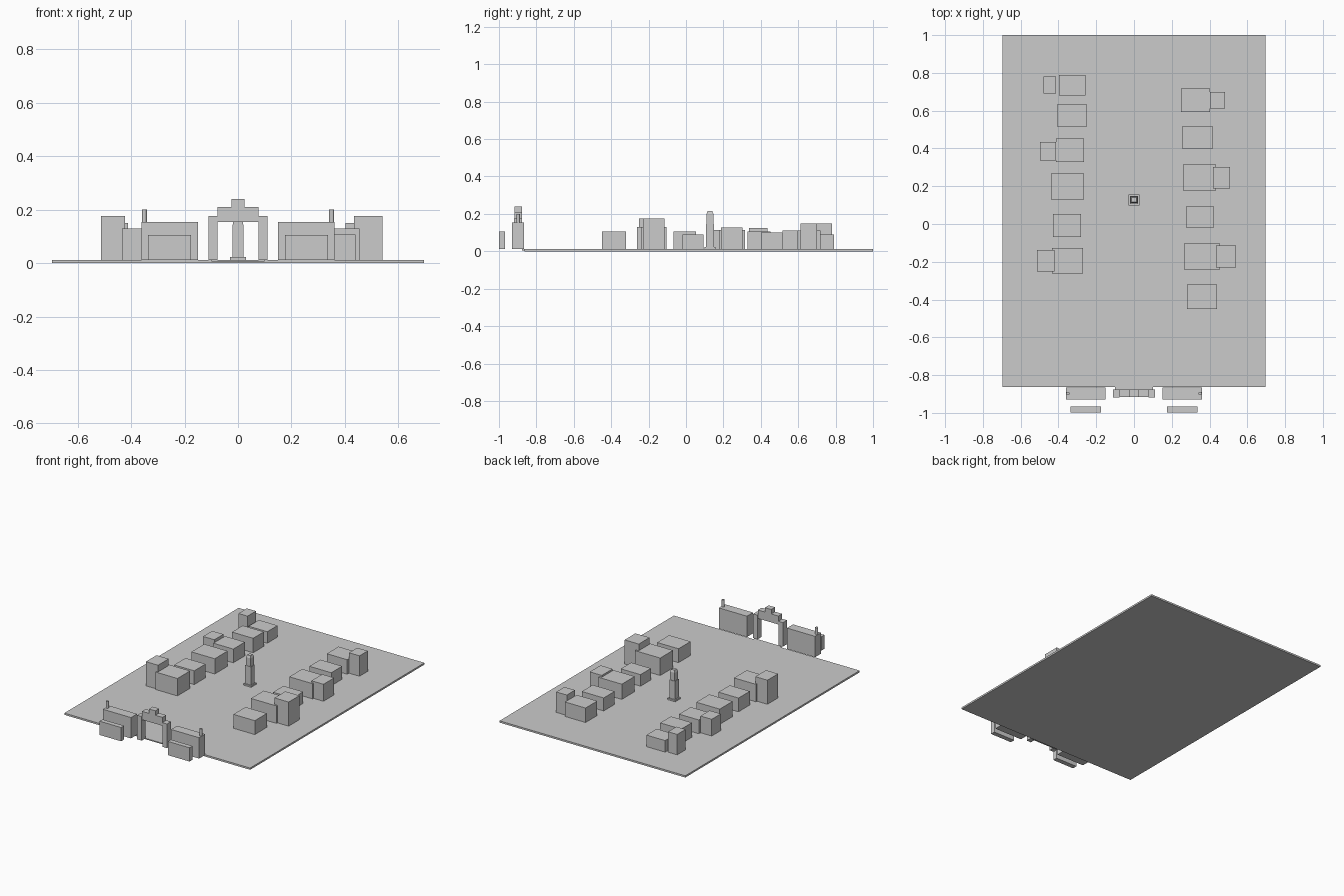
import bpy, bmesh

G = 0.012  # top of the ground slab


def box(name, x0, x1, y0, y1, z0, z1, taper=1.0):
    """Axis-aligned box; taper scales the top face about its centre."""
    bm = bmesh.new()
    bmesh.ops.create_cube(bm, size=1)
    for v in bm.verts:
        s = taper if v.co.z > 0 else 1.0
        v.co = ((x0 + x1) / 2 + v.co.x * s * (x1 - x0),
                (y0 + y1) / 2 + v.co.y * s * (y1 - y0),
                (z0 + z1) / 2 + v.co.z * (z1 - z0))
    me = bpy.data.meshes.new(name)
    bm.to_mesh(me)
    bm.free()
    ob = bpy.data.objects.new(name, me)
    bpy.context.collection.objects.link(ob)
    return ob


# Ground and the narrow threshold in front of it
box("ground_slab", -0.695, 0.695, -0.863, 1.0, 0, G)
box("gate_threshold", -0.1, 0.1, -0.877, -0.863, 0.005, G)

# Gate houses, low front walls, poles and gate pillars, both sides
for side, s in (("left", -1), ("right", 1)):
    def pair(name, a, b, *rest):
        box(f"{side}_{name}", min(s * a, s * b), max(s * a, s * b), *rest)
    pair("gate_house", 0.15, 0.36, -0.93, -0.865, G, 0.153)
    pair("front_block", 0.175, 0.337, -0.999, -0.967, G, 0.105)
    pair("gate_pillar", 0.077, 0.111, -0.919, -0.876, G, 0.175)
    bpy.ops.mesh.primitive_cylinder_add(vertices=12, radius=0.009, depth=0.05,
                                        location=(s * 0.35, -0.897, 0.175))
    bpy.context.object.name = f"{side}_pole"

# Gate lintel and crown
box("gate_lintel", -0.077, 0.077, -0.917, -0.877, 0.153, 0.21)
box("gate_crown", -0.024, 0.024, -0.917, -0.877, 0.21, 0.24)

# Monument in the middle of the street
MY = 0.128
for name, r, z0, z1, t in (("monument_base", 0.029, G, 0.022, 1),
                           ("monument_shaft", 0.021, 0.022, 0.145, 1),
                           ("monument_upper", 0.018, 0.145, 0.2, 1),
                           ("monument_cap", 0.018, 0.2, 0.215, 0.7)):
    box(name, -r, r, MY - r, MY + r, z0, z1, t)

# House rows: x0, x1, y0, y1, top
west = [(-0.397, -0.257, 0.68, 0.79, 0.09),
        (-0.48, -0.412, 0.69, 0.78, 0.15),
        (-0.407, -0.249, 0.517, 0.632, 0.11),
        (-0.413, -0.265, 0.328, 0.453, 0.105),
        (-0.497, -0.413, 0.337, 0.435, 0.125),
        (-0.44, -0.265, 0.13, 0.268, 0.115),
        (-0.43, -0.28, -0.068, 0.053, 0.105),
        (-0.434, -0.27, -0.262, -0.127, 0.13),
        (-0.513, -0.422, -0.252, -0.138, 0.175)]
east = [(0.249, 0.402, 0.593, 0.718, 0.11),
        (0.402, 0.481, 0.612, 0.70, 0.15),
        (0.254, 0.418, 0.40, 0.517, 0.10),
        (0.259, 0.434, 0.178, 0.316, 0.115),
        (0.418, 0.508, 0.188, 0.303, 0.127),
        (0.275, 0.423, -0.018, 0.093, 0.09),
        (0.265, 0.455, -0.24, -0.103, 0.13),
        (0.434, 0.54, -0.23, -0.115, 0.175),
        (0.28, 0.44, -0.449, -0.32, 0.106)]
for row, houses in (("west", west), ("east", east)):
    for i, (x0, x1, y0, y1, top) in enumerate(houses, 1):
        box(f"{row}_house_{i}", x0, x1, y0, y1, G, top)
